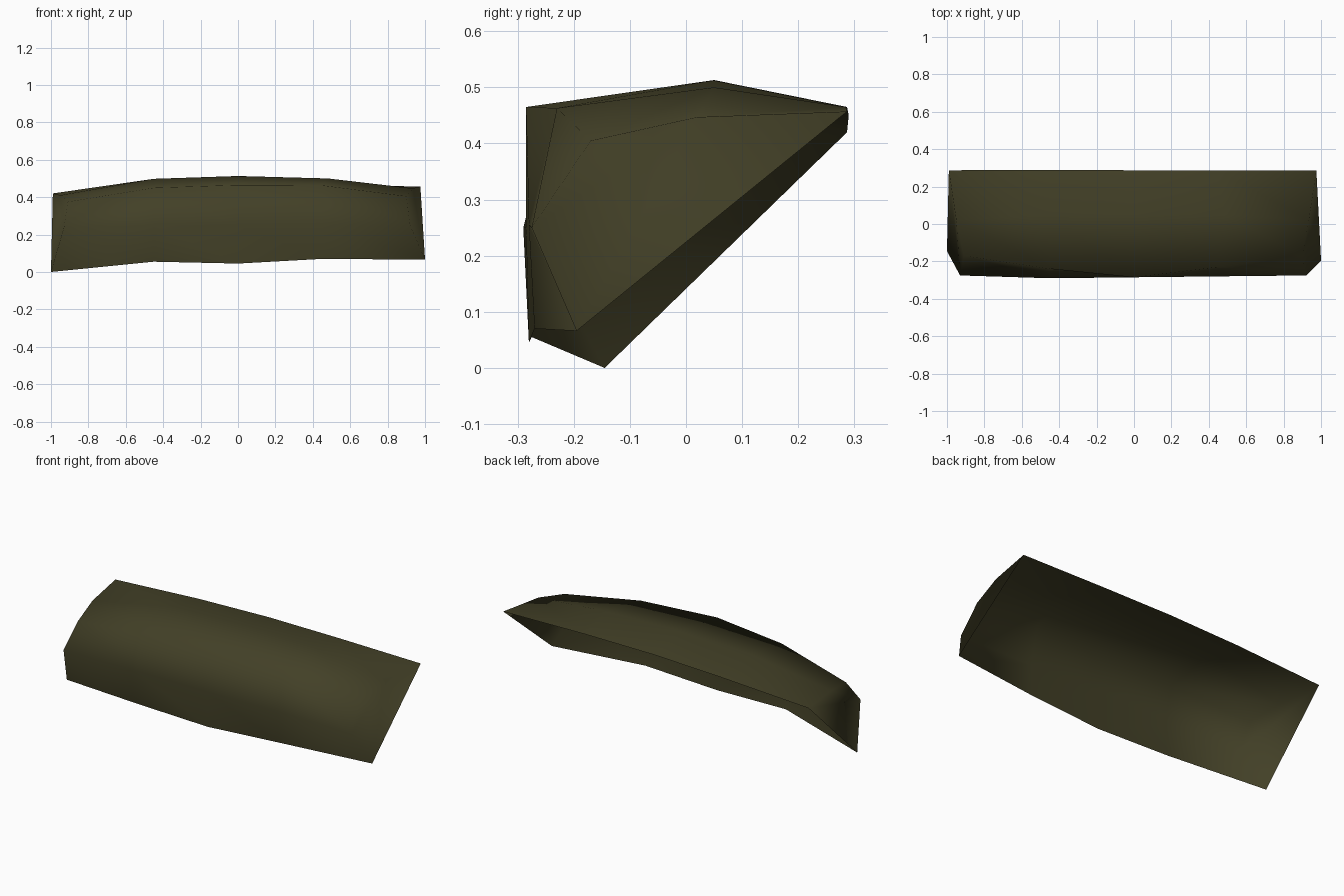
import bpy, bmesh

if "Cube" in bpy.data.objects:
    bpy.data.objects.remove(bpy.data.objects["Cube"])

# one flat colour
olive = bpy.data.materials.new("dark olive")
olive.diffuse_color = (0.055, 0.051, 0.02, 1)
olive.use_nodes = True
olive.node_tree.nodes["Principled BSDF"].inputs["Base Color"].default_value = olive.diffuse_color

# cross-sections from left to right: back edge, crown, front brow, front belly, lower rim
sections = [
    [(-.99, .287, .42), (-.95, .02, .41), (-.91, -.17, .375), (-.93, -.275, .24), (-1, -.145, 0)],
    [(-.45, .29, .45), (-.45, .05, .498), (-.45, -.24, .45), (-.45, -.29, .25), (-.45, -.275, .055)],
    [(0, .287, .465), (0, .05, .513), (0, -.285, .465), (0, -.285, .25), (0, -.28, .045)],
    [(.45, .285, .465), (.48, .05, .5), (.45, -.23, .463), (.45, -.28, .255), (.45, -.27, .07)],
    [(.975, .287, .457), (.935, .02, .447), (.9, -.17, .405), (.92, -.275, .25), (1, -.195, .066)],
]

# open curved shell: skin neighbouring sections, then close the two ends
bm = bmesh.new()
rings = [[bm.verts.new(p) for p in s] for s in sections]
for a, b in zip(rings, rings[1:]):
    for i in range(4):
        bm.faces.new((a[i], a[i + 1], b[i + 1], b[i]))
bm.faces.new(rings[0][::-1])
bm.faces.new(rings[-1])
for f in bm.faces:
    f.smooth = True

mesh = bpy.data.meshes.new("curved_shell_plate")
bm.to_mesh(mesh)
bm.free()
mesh.materials.append(olive)
shell = bpy.data.objects.new("curved_shell_plate", mesh)
bpy.context.collection.objects.link(shell)
